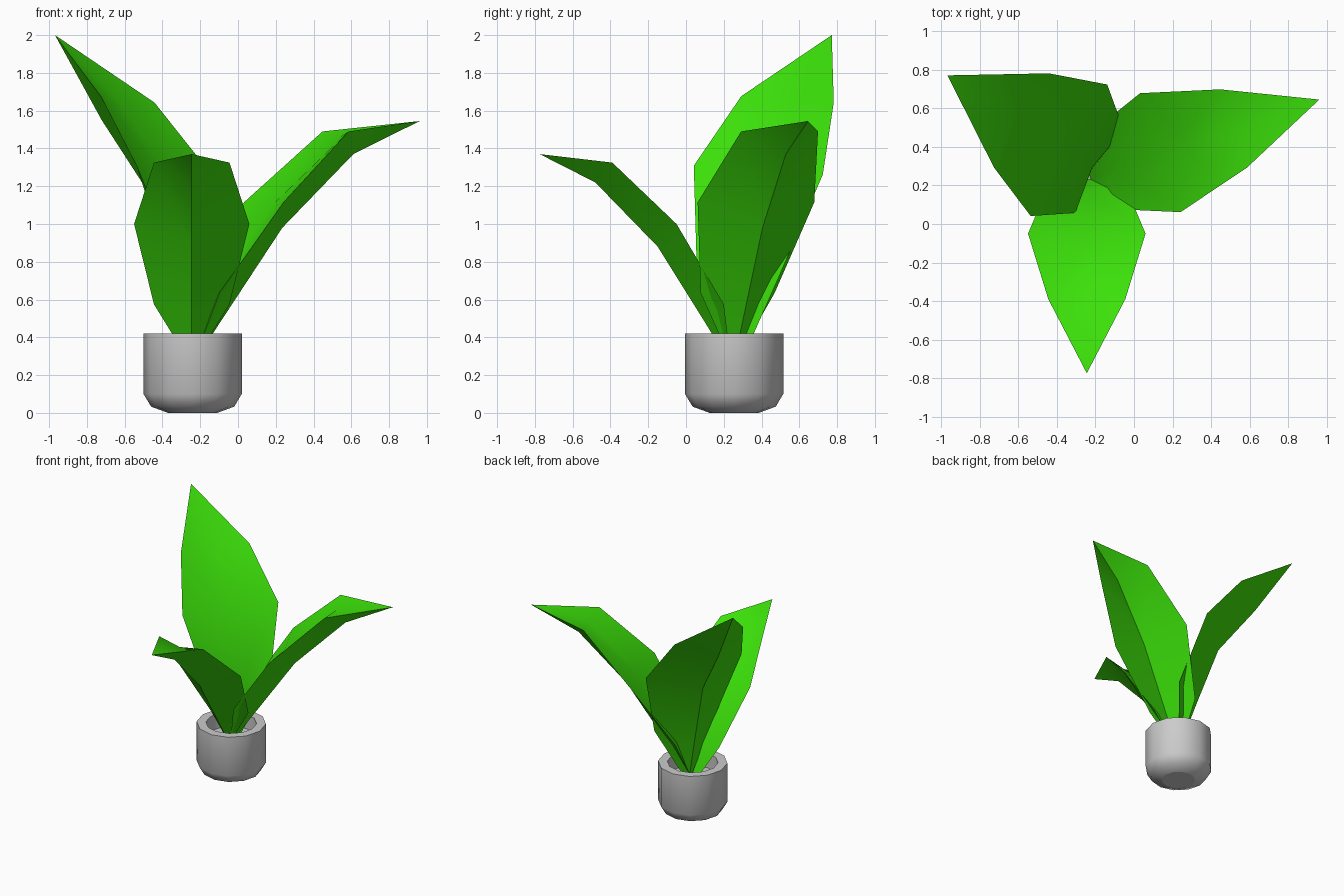
import bpy, bmesh, math
from mathutils import Vector

if "Cube" in bpy.data.objects:
    bpy.data.objects.remove(bpy.data.objects["Cube"])

green = bpy.data.materials.new("leaf_green")
green.diffuse_color = (0.045, 0.75, 0.003, 1)
green.use_nodes = True
green.node_tree.nodes["Principled BSDF"].inputs["Base Color"].default_value = green.diffuse_color


def finish(name, bm, mat=None):
    me = bpy.data.meshes.new(name)
    bm.to_mesh(me)
    bm.free()
    ob = bpy.data.objects.new(name, me)
    bpy.context.collection.objects.link(ob)
    if mat:
        me.materials.append(mat)
    return ob


# Pot: profile lathed with 12 sides, soil disc closing the inside
profile = [(0, 0), (0.13, 0), (0.22, 0.033), (0.26, 0.10), (0.26, 0.42),
           (0.19, 0.42), (0.19, 0.30), (0, 0.30)]
bm = bmesh.new()
pv = [bm.verts.new((r, 0, z)) for r, z in profile]
pe = [bm.edges.new(p) for p in zip(pv, pv[1:])]
bmesh.ops.spin(bm, geom=pv + pe, cent=(0, 0, 0), axis=(0, 0, 1),
               angle=math.tau, steps=12, use_merge=True)
bmesh.ops.remove_doubles(bm, verts=bm.verts, dist=1e-4)
bmesh.ops.recalc_face_normals(bm, faces=bm.faces)
pot = finish("pot", bm)
pot.location = (-0.24, 0.255, 0)
bpy.context.view_layer.objects.active = pot
pot.select_set(True)
bpy.ops.object.shade_smooth_by_angle(angle=math.radians(40))
# Crisp edge around the flat bottom
for e in pot.data.edges:
    ends = [pot.data.vertices[i].co for i in e.vertices]
    if all(c.z < 0.01 and c.xy.length > 0.1 for c in ends):
        e.use_edge_sharp = True


# Leaf: solid blade with a deep keel below and a shallow crease on top.
# keel: (reach, z); edges: (reach, z, half width)
def leaf(name, base, axis, keel, edges, tip, roll=0.0, sway=0.0, crease=0.25):
    a = Vector((*axis, 0)).normalized()
    p = Vector((-a.y, a.x, 0))
    origin = Vector((*base, 0))
    bm = bmesh.new()

    def vert(r, z, w=0.0):
        return bm.verts.new(origin + a * r + p * (w + sway * (z - 0.25))
                            + Vector((0, 0, z + roll * w)))

    root, end = vert(0, 0.25), vert(*tip)
    low = [vert(*m) for m in keel]
    top = [vert(r + (m[0] - r) * crease, z + (m[1] - z) * crease)
           for m, (r, z, w) in zip(keel, edges)]
    sides = [[vert(r, z, s * w) for r, z, w in edges] for s in (-1, 1)]
    for mid in (low, top):
        for side in sides:
            bm.faces.new((root, mid[0], side[0]))
            for i in range(2):
                bm.faces.new((mid[i], mid[i + 1], side[i + 1], side[i]))
            bm.faces.new((mid[2], end, side[2]))
    bmesh.ops.recalc_face_normals(bm, faces=bm.faces)
    for f in bm.faces:
        f.smooth = True
    # sharp rims and keel, soft top crease
    for line in (sides[0], sides[1], low):
        path = [root, *line, end]
        for pair in zip(path, path[1:]):
            bm.edges.get(pair).smooth = False
    return finish(name, bm, green)


leaf("front_leaf", (-0.245, 0.24), (0, -1),
     [(0.14, 0.48), (0.39, 0.88), (0.72, 1.22)],
     [(0.04, 0.575, 0.20), (0.29, 1.0, 0.305), (0.63, 1.325, 0.20)],
     (1.015, 1.37))
leaf("right_leaf", (-0.245, 0.25), (0.949, 0.322),
     [(0.20, 0.54), (0.504, 0.98), (0.90, 1.37)],
     [(0.084, 0.635, 0.207), (0.40, 1.115, 0.326), (0.80, 1.49, 0.215)],
     (1.27, 1.545), sway=-0.01)
leaf("back_left_leaf", (-0.22, 0.283), (-0.864, 0.503),
     [(0.13, 0.65), (0.31, 1.17), (0.60, 1.55)],
     [(-0.04, 0.73, 0.25), (0.152, 1.285, 0.395), (0.443, 1.66, 0.283)],
     (0.893, 2.0), roll=0.06, sway=-0.026)
